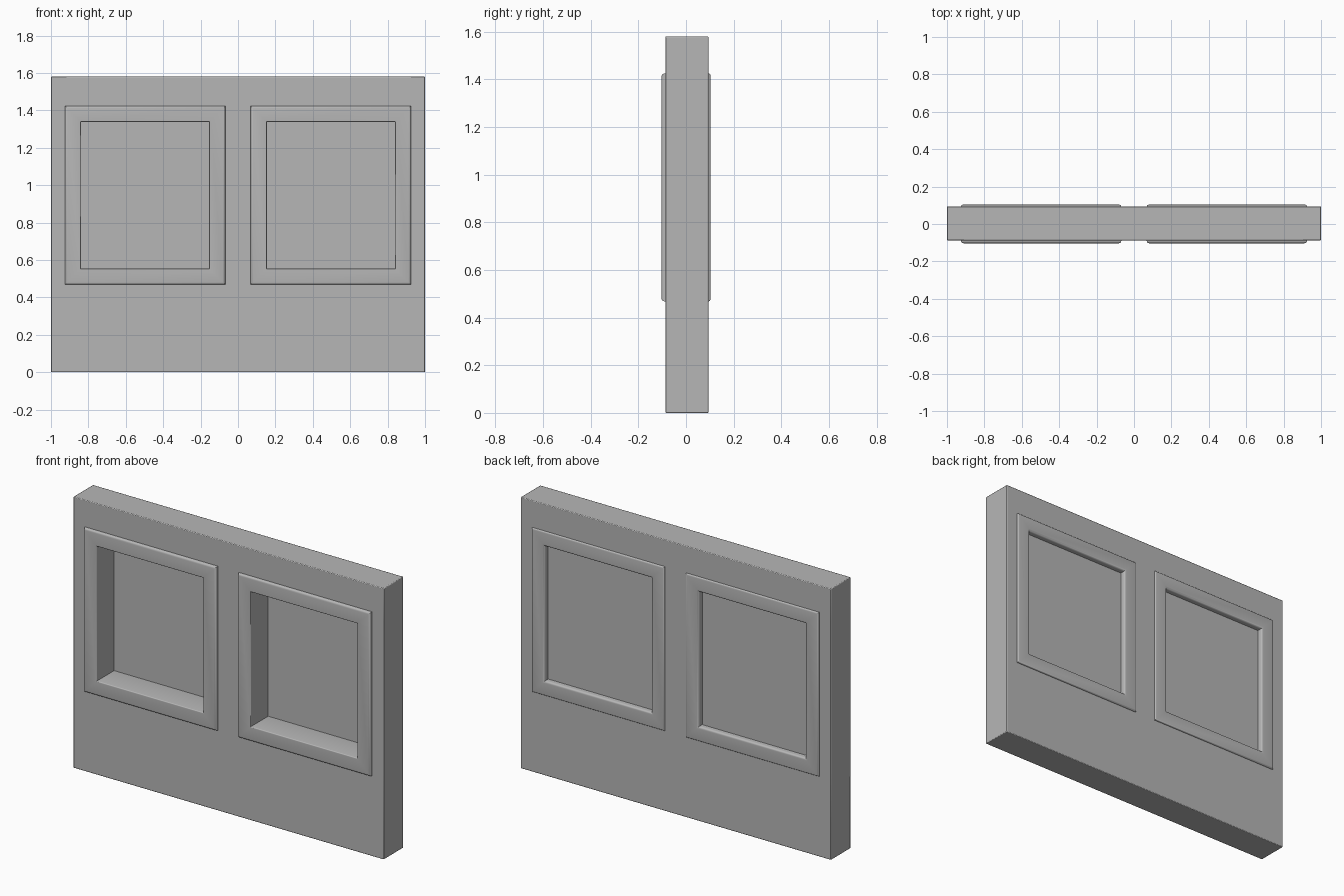
import bpy
import bmesh
import math

cube = bpy.data.objects.get("Cube")
if cube:
    bpy.data.objects.remove(cube, do_unlink=True)

# Overall sizes
HEIGHT = 1.58
FRONT, BACK = -0.087, 0.094      # wall faces
TRIM_Y = 0.103                   # trim faces, front and back
X_IN, X_OUT = 0.068, 0.925       # outer trim edges
Z_LOW, Z_HIGH = 0.468, 1.424
TRIM_W = 0.086
HIDE = 0.04                      # wall edge hidden inside the trim

grey = bpy.data.materials.new("plain grey")
grey.use_nodes = True
colour = (0.47, 0.47, 0.47, 1)
grey.diffuse_color = colour
grey.node_tree.nodes["Principled BSDF"].inputs["Base Color"].default_value = colour


def finish(name, bm):
    bmesh.ops.recalc_face_normals(bm, faces=bm.faces)
    mesh = bpy.data.meshes.new(name)
    bm.to_mesh(mesh)
    bm.free()
    mesh.materials.append(grey)
    obj = bpy.data.objects.new(name, mesh)
    bpy.context.collection.objects.link(obj)
    return obj


def smooth(obj):
    bpy.ops.object.select_all(action='DESELECT')
    obj.select_set(True)
    bpy.context.view_layer.objects.active = obj
    bpy.ops.object.shade_smooth_by_angle(angle=math.radians(40))


# Wall slab: a grid of cells with two left open, given thickness
bm = bmesh.new()
xs = [-1, -X_OUT + HIDE, -X_IN - HIDE, X_IN + HIDE, X_OUT - HIDE, 1]
zs = [0, Z_LOW + HIDE, Z_HIGH - HIDE, HEIGHT]
grid = [[bm.verts.new((x, FRONT, z)) for z in zs] for x in xs]
for i in range(len(xs) - 1):
    for j in range(len(zs) - 1):
        if not (i in (1, 3) and j == 1):
            bm.faces.new((grid[i][j], grid[i + 1][j],
                          grid[i + 1][j + 1], grid[i][j + 1]))
ext = bmesh.ops.extrude_face_region(bm, geom=bm.faces[:])
moved = [g for g in ext["geom"] if isinstance(g, bmesh.types.BMVert)]
bmesh.ops.translate(bm, verts=moved, vec=(0, BACK - FRONT, 0))
wall = finish("wall", bm)
bevel = wall.modifiers.new("edge softening", 'BEVEL')
bevel.width = 0.004
bevel.segments = 2
smooth(wall)


# Trim cross-section: (inset from outer edge, depth), with rounded corners
def arc(cx, cy, r, start, end, steps=4):
    angles = [math.radians(start + (end - start) * k / steps) for k in range(steps + 1)]
    return [(cx + r * math.cos(a), cy + r * math.sin(a)) for a in angles]


R, RB = 0.013, 0.009
profile = [(0, FRONT + 0.01)]
profile += arc(R, -TRIM_Y + R, R, 180, 270)
profile += arc(TRIM_W - 0.006, -TRIM_Y + 0.006, 0.006, 270, 360)
profile += arc(TRIM_W - R, TRIM_Y - R, R, 0, 90)
profile += arc(RB, TRIM_Y - RB, RB, 90, 180)
profile += [(0, BACK - 0.01), (HIDE + 0.01, BACK - 0.01), (HIDE + 0.01, FRONT + 0.01)]


def window_trim(name, x0, x1):
    bm = bmesh.new()
    loops = []
    for d, y in profile:
        a, b, lo, hi = x0 + d, x1 - d, Z_LOW + d, Z_HIGH - d
        loops.append([bm.verts.new((x, y, z))
                      for x, z in ((a, lo), (b, lo), (b, hi), (a, hi))])
    for k, loop in enumerate(loops):
        nxt = loops[(k + 1) % len(loops)]
        for c in range(4):
            n = (c + 1) % 4
            bm.faces.new((loop[c], loop[n], nxt[n], nxt[c]))
    smooth(finish(name, bm))


# Thin pane set near the back of the opening
def window_pane(name, x0, x1):
    bm = bmesh.new()
    bmesh.ops.create_cube(bm, size=1)
    inset = TRIM_W - 0.01
    bmesh.ops.scale(bm, verts=bm.verts, vec=(x1 - x0 - 2 * inset, 0.012,
                                             Z_HIGH - Z_LOW - 2 * inset))
    bmesh.ops.translate(bm, verts=bm.verts, vec=((x0 + x1) / 2, 0.064,
                                                 (Z_LOW + Z_HIGH) / 2))
    finish(name, bm)


for side, x0, x1 in (("left", X_IN, X_OUT), ("right", -X_OUT, -X_IN)):
    window_trim(side + "_window_trim", x0, x1)
    window_pane(side + "_window_pane", x0, x1)
